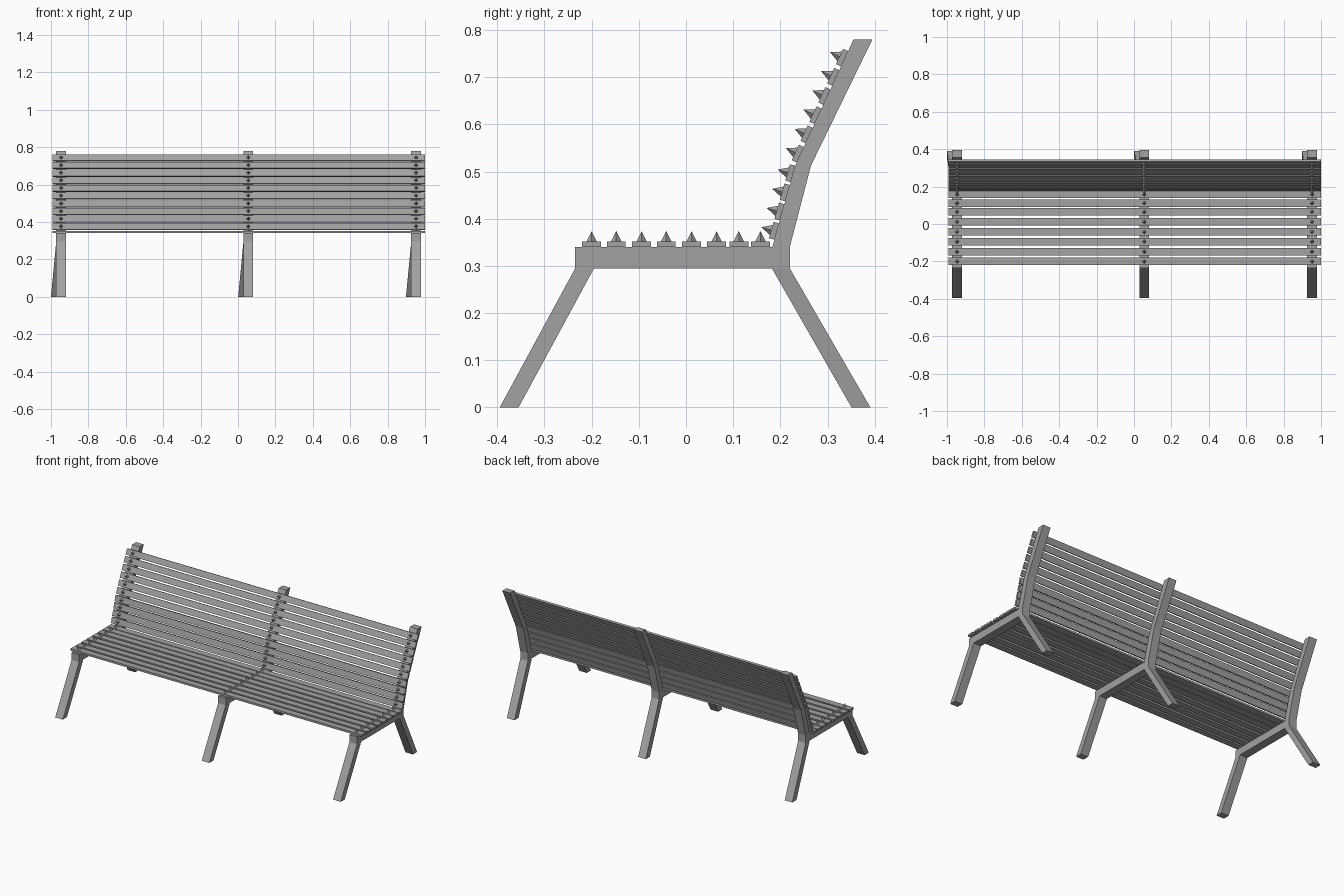
import bpy, bmesh, math
from mathutils import Matrix, Vector

cube = bpy.data.objects.get("Cube")
if cube:
    bpy.data.objects.remove(cube, do_unlink=True)

grey = bpy.data.materials.new("bench_grey")
grey.use_nodes = True
grey.diffuse_color = (0.36, 0.36, 0.36, 1)
grey.node_tree.nodes["Principled BSDF"].inputs["Base Color"].default_value = grey.diffuse_color

FRAME_X = {"right": -0.946, "middle": 0.055, "left": 0.952}
FRAME_WIDTH = 0.052
SLAT_THICK, SLAT_WIDTH, SLAT_LENGTH = 0.012, 0.04, 1.99
SPIKE_HEIGHT, SPIKE_RADIUS = 0.022, 0.011


def finish(bm, name):
    bmesh.ops.recalc_face_normals(bm, faces=bm.faces)
    mesh = bpy.data.meshes.new(name)
    bm.to_mesh(mesh)
    bm.free()
    mesh.materials.append(grey)
    obj = bpy.data.objects.new(name, mesh)
    bpy.context.collection.objects.link(obj)
    return obj


def frame(name, x):
    # Side outline as a chain of quads, given as (y, z) pairs across each limb
    front_leg = [(-0.395, 0), (-0.355, 0)], [(-0.235, 0.295), (-0.195, 0.295)]
    beam_front = [(-0.235, 0.34), (-0.195, 0.34)]
    beam_back = [(0.182, 0.295), (0.22, 0.295)]
    post = [(0.183, 0.34), (0.22, 0.34)]
    bend = [(0.232, 0.513), (0.265, 0.513)]
    top = [(0.355, 0.78), (0.395, 0.78)]
    foot = [(0.351, 0), (0.391, 0)]
    limbs = [front_leg, (front_leg[1], beam_front),
             ([front_leg[1][1], beam_back[0]], [beam_front[1], post[0]]),
             (beam_back, post), (foot, beam_back), (post, bend), (bend, top)]
    bm = bmesh.new()
    for low, high in limbs:
        loop = low + high[::-1]
        bm.faces.new([bm.verts.new((x - FRAME_WIDTH / 2, y, z)) for y, z in loop])
    bmesh.ops.remove_doubles(bm, verts=bm.verts, dist=0.0001)
    out = bmesh.ops.extrude_face_region(bm, geom=bm.faces[:])
    moved = [v for v in out["geom"] if isinstance(v, bmesh.types.BMVert)]
    bmesh.ops.translate(bm, verts=moved, vec=(FRAME_WIDTH, 0, 0))
    # The back feet splay to one side
    for v in bm.verts:
        if v.co.y > 0.3 and v.co.z < 0.01:
            v.co.x -= 0.028
    finish(bm, name)


def slat(name, y, z, tilt, width):
    # Board resting on (y, z), tilted about x, with its spikes
    place = Matrix.Translation((0, y, z)) @ Matrix.Rotation(tilt, 4, "X")
    bm = bmesh.new()
    size = Matrix.Diagonal((SLAT_LENGTH, width, SLAT_THICK, 1))
    offset = Matrix.Translation((0.004, 0, SLAT_THICK / 2))
    bmesh.ops.create_cube(bm, size=1, matrix=place @ offset @ size)
    finish(bm, name)

    bm = bmesh.new()
    for x in FRAME_X.values():
        up = Matrix.Translation((x, 0, SLAT_THICK + SPIKE_HEIGHT / 2))
        bmesh.ops.create_cone(bm, cap_ends=True, segments=4, radius1=SPIKE_RADIUS,
                              radius2=0, depth=SPIKE_HEIGHT, matrix=place @ up)
    finish(bm, name + "_spikes")


# Frames
for side, x in FRAME_X.items():
    frame(side + "_frame", x)

# Seat slats
for i, y in enumerate((-0.2, -0.148, -0.094, -0.042, 0.012, 0.065, 0.112, 0.158)):
    slat(f"seat_slat_{i + 1}", y, 0.34, 0, SLAT_WIDTH)

# Backrest slats follow the front edge of the bent post
base, bend, top = Vector((0.183, 0.34)), Vector((0.232, 0.513)), Vector((0.355, 0.78))
for i in range(10):
    z = 0.373 + 0.0407 * i
    a, b = (base, bend) if z < bend.y else (bend, top)
    y = a.x + (b.x - a.x) * (z - a.y) / (b.y - a.y)
    tilt = math.atan2(b.y - a.y, b.x - a.x)
    slat(f"back_slat_{i + 1}", y, z, tilt, 0.036)
